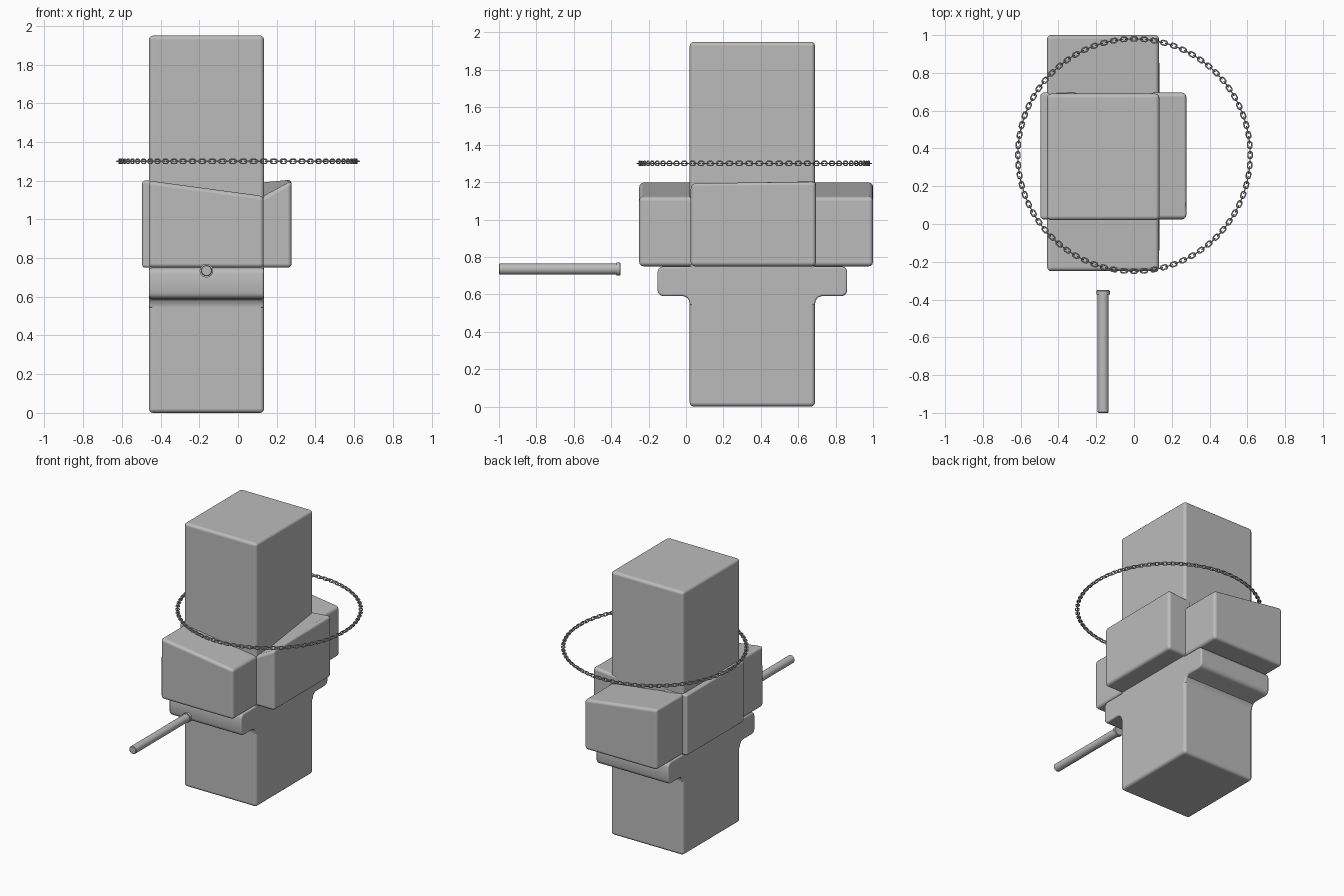
import bpy, bmesh, math
from mathutils import Matrix, Vector

if "Cube" in bpy.data.objects:
    bpy.data.objects.remove(bpy.data.objects["Cube"])

grey = bpy.data.materials.new("plain grey")
grey.diffuse_color = (0.5, 0.5, 0.5, 1)
grey.use_nodes = True
grey.node_tree.nodes["Principled BSDF"].inputs["Base Color"].default_value = grey.diffuse_color


def finish(name, bm, bevel=0.0):
    bmesh.ops.recalc_face_normals(bm, faces=bm.faces)
    me = bpy.data.meshes.new(name)
    bm.to_mesh(me)
    bm.free()
    me.materials.append(grey)
    ob = bpy.data.objects.new(name, me)
    bpy.context.collection.objects.link(ob)
    bpy.ops.object.select_all(action='DESELECT')
    bpy.context.view_layer.objects.active = ob
    ob.select_set(True)
    bpy.ops.object.shade_smooth_by_angle(angle=math.radians(35))
    if bevel:
        m = ob.modifiers.new("rounded edges", 'BEVEL')
        m.width = bevel
        m.segments = 3
        m.limit_method = 'ANGLE'
        m.angle_limit = math.radians(40)
        m.harden_normals = True
    return ob


def block(name, x, y, z, tops, bevel=0.022):
    """Box with a separate height for each top corner."""
    bm = bmesh.new()
    corners = [(x[0], y[0]), (x[1], y[0]), (x[1], y[1]), (x[0], y[1])]
    lo = [bm.verts.new((a, b, z)) for a, b in corners]
    hi = [bm.verts.new((a, b, t)) for (a, b), t in zip(corners, tops)]
    bm.faces.new(lo)
    bm.faces.new(hi)
    for i in range(4):
        j = (i + 1) % 4
        bm.faces.new((lo[i], lo[j], hi[j], hi[i]))
    return finish(name, bm, bevel)


# Central column
block("column", (-0.46, 0.135), (0.02, 0.69), 0, [1.95] * 4)

# Collar blocks with sloped tops
block("long_crossbar", (-0.46, 0.133), (-0.25, 1.0), 0.75, [1.2, 1.12, 1.12, 1.2])
block("right_block", (0.08, 0.277), (0.025, 0.695), 0.75, [1.09, 1.2, 1.205, 1.19])
block("left_block", (-0.495, -0.3), (0.025, 0.695), 0.75, [1.2] * 4, 0.015)

# Lower bar: rounded ends, flaring softly into the column underneath
half = [(0.334, 0.54), (0.338, 0.565), (0.35, 0.583), (0.37, 0.59), (0.475, 0.59),
        (0.492, 0.595), (0.502, 0.605), (0.507, 0.62), (0.507, 0.72),
        (0.502, 0.735), (0.492, 0.745), (0.475, 0.75)]
profile = [(0.355 + a, b) for a, b in half] + [(0.355 - a, b) for a, b in reversed(half)]
bm = bmesh.new()
face = bm.faces.new([bm.verts.new((-0.459, a, b)) for a, b in profile])
ext = bmesh.ops.extrude_face_region(bm, geom=[face])
bmesh.ops.translate(bm, vec=(0.593, 0, 0),
                    verts=[v for v in ext["geom"] if isinstance(v, bmesh.types.BMVert)])
finish("lower_bar", bm, 0.012)

# Loose pin with a small head
bm = bmesh.new()
rings = []
for y, r in [(-1, 0.025), (-0.996, 0.029), (-0.372, 0.029), (-0.372, 0.035),
             (-0.354, 0.035), (-0.35, 0.031)]:
    rings.append([bm.verts.new((-0.163 + r * math.cos(k * math.tau / 32), y,
                                0.735 + r * math.sin(k * math.tau / 32)))
                  for k in range(32)])
bm.faces.new(rings[0])
bm.faces.new(rings[-1])
for a, b in zip(rings, rings[1:]):
    for k in range(32):
        n = (k + 1) % 32
        bm.faces.new((a[k], a[n], b[n], b[k]))
finish("pin", bm)


# Chain ring of alternating flat and upright oval links
def add_link(bm, mat, straight=0.0065, rad=0.0115, wire=0.0038, steps=16, sides=6):
    loops = []
    for i in range(steps):
        t = (i + 0.5) * math.tau / steps
        c, s = math.cos(t), math.sin(t)
        centre = Vector((rad * c + math.copysign(straight, c), rad * s, 0))
        out = Vector((c, s, 0))
        loops.append([bm.verts.new(mat @ (centre + out * wire * math.cos(q * math.tau / sides)
                                          + Vector((0, 0, wire * math.sin(q * math.tau / sides)))))
                      for q in range(sides)])
    for i in range(steps):
        a, b = loops[i], loops[(i + 1) % steps]
        for q in range(sides):
            n = (q + 1) % sides
            bm.faces.new((a[q], a[n], b[n], b[q]))


bm = bmesh.new()
links = 144
for i in range(links):
    ang = i * math.tau / links
    mat = (Matrix.Translation((0, 0.365, 1.3)) @ Matrix.Rotation(ang, 4, 'Z')
           @ Matrix.Translation((0.615, 0, 0)) @ Matrix.Rotation(math.pi / 2, 4, 'Z')
           @ Matrix.Rotation((i % 2) * math.pi / 2, 4, 'X'))
    add_link(bm, mat)
finish("chain_ring", bm)
